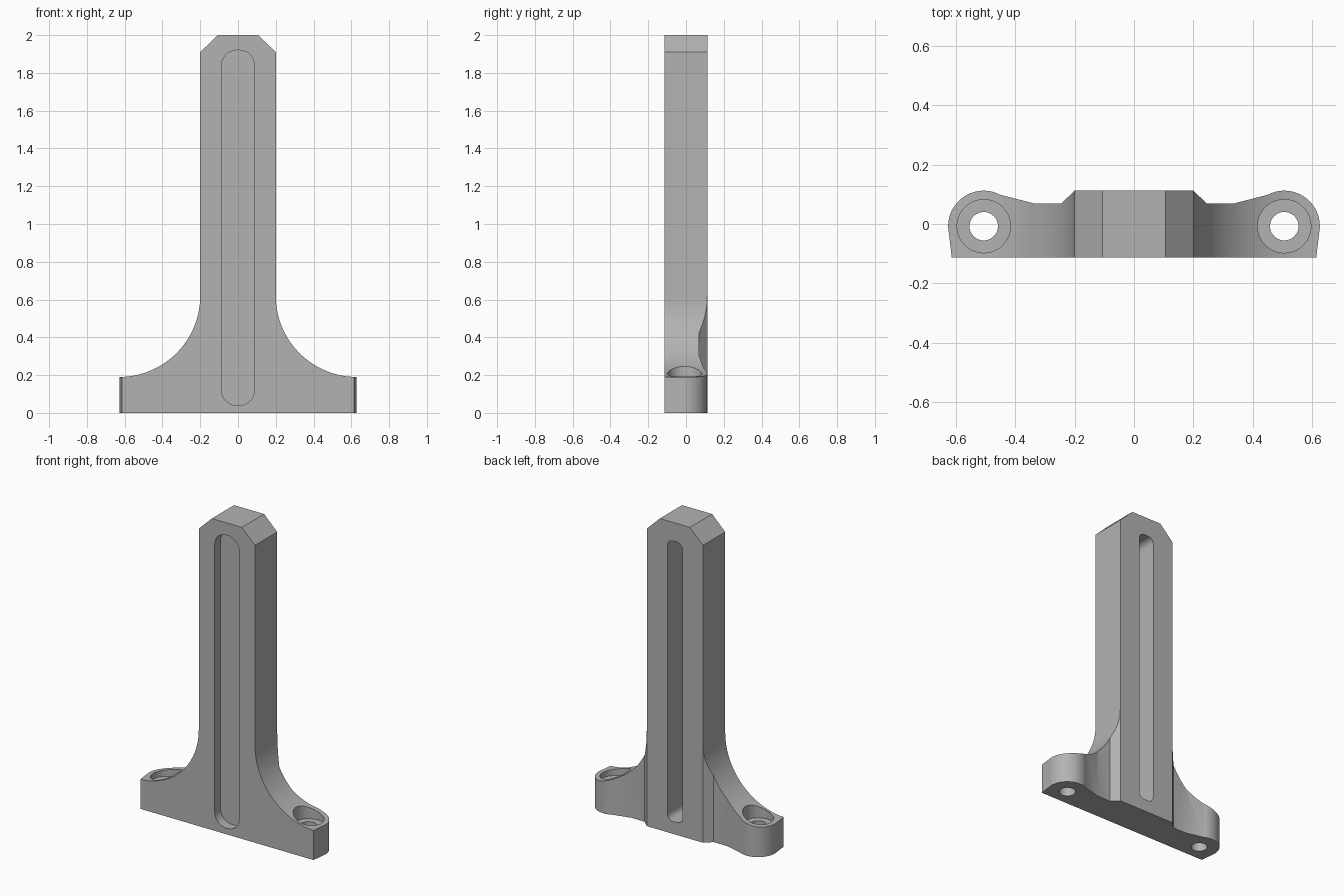
import bpy, bmesh
from math import sin, cos, pi, radians
from mathutils import Matrix

if "Cube" in bpy.data.objects:
    bpy.data.objects.remove(bpy.data.objects["Cube"])

grey = bpy.data.materials.new("plain grey")
grey.use_nodes = True
grey.diffuse_color = (0.45, 0.45, 0.45, 1)
grey.node_tree.nodes["Principled BSDF"].inputs["Base Color"].default_value = (0.45, 0.45, 0.45, 1)

HALF_DEPTH = 0.1125
LUG_X, LUG_Y, LUG_R = 0.507, -0.0075, 0.12


def arc(cx, cy, r, start, end, steps):
    angles = [radians(start + (end - start) * i / steps) for i in range(steps + 1)]
    return [(cx + r * cos(a), cy + r * sin(a)) for a in angles]


def mirrored(half):
    return half + [(-x, y) for x, y in reversed(half)]


def prism(name, outline, low, high, upright=False):
    """Extrude an outline along z, or along y when upright."""
    bm = bmesh.new()
    face = bm.faces.new([bm.verts.new((x, y, low)) for x, y in outline])
    top = bmesh.ops.extrude_face_region(bm, geom=[face])["geom"]
    bmesh.ops.translate(bm, vec=(0, 0, high - low),
                        verts=[v for v in top if isinstance(v, bmesh.types.BMVert)])
    if upright:
        bm.transform(Matrix.Rotation(pi / 2, 4, "X") @ Matrix.Scale(-1, 4, (0, 0, 1)))
    bmesh.ops.recalc_face_normals(bm, faces=bm.faces)
    mesh = bpy.data.meshes.new(name)
    bm.to_mesh(mesh)
    bm.free()
    mesh.materials.append(grey)
    obj = bpy.data.objects.new(name, mesh)
    bpy.context.collection.objects.link(obj)
    return obj


def combine(target, tool, operation):
    tool.hide_render = True
    mod = target.modifiers.new("combine", "BOOLEAN")
    mod.operation, mod.solver, mod.object = operation, "EXACT", tool
    bpy.ops.object.select_all(action="DESELECT")
    bpy.context.view_layer.objects.active = target
    target.select_set(True)
    bpy.ops.object.modifier_apply(modifier=mod.name)
    bpy.data.objects.remove(tool)


def slot(half_width, bottom, top, radius):
    x = half_width - radius
    return mirrored(arc(x, bottom + radius, radius, -90, 0, 10)
                    + arc(x, top - radius, radius, 0, 90, 10))


# Upright with chamfered top and flared base, seen from the front
profile = mirrored([(0.7, 0), (0.7, 0.19)] + arc(0.63, 0.62, 0.43, 270, 180, 32)
                   + [(0.2, 1.91), (0.107, 2)])
bracket = prism("slotted_bracket", profile, -0.3, 0.3, upright=True)

# Footprint with round lugs and a waist behind each flare
footprint = mirrored([(0.615, -HALF_DEPTH)] + arc(LUG_X, LUG_Y, LUG_R, -12, 118, 28)
                     + [(0.34, 0.07), (0.245, 0.07), (0.2, HALF_DEPTH)])
combine(bracket, prism("footprint_cutter", footprint, -0.1, 2.1), "INTERSECT")

# Wide shallow slot in front, narrow deep slot behind
combine(bracket, prism("front_slot_cutter", slot(0.087, 0.04, 1.92, 0.08),
                       -0.3, -0.053, upright=True), "DIFFERENCE")
combine(bracket, prism("back_slot_cutter", slot(0.054, 0.08, 1.88, 0.04),
                       -0.047, 0.3, upright=True), "DIFFERENCE")

# Counterbored screw holes
for side in (-1, 1):
    for name, radius, low in (("counterbore", 0.09, 0.155), ("screw_hole", 0.048, -0.1)):
        ring = arc(side * LUG_X, LUG_Y, radius, 0, 360, 40)[:-1]
        combine(bracket, prism(name + "_cutter", ring, low, 0.5), "DIFFERENCE")

bracket.select_set(True)
bpy.ops.object.shade_smooth_by_angle(angle=radians(25))
